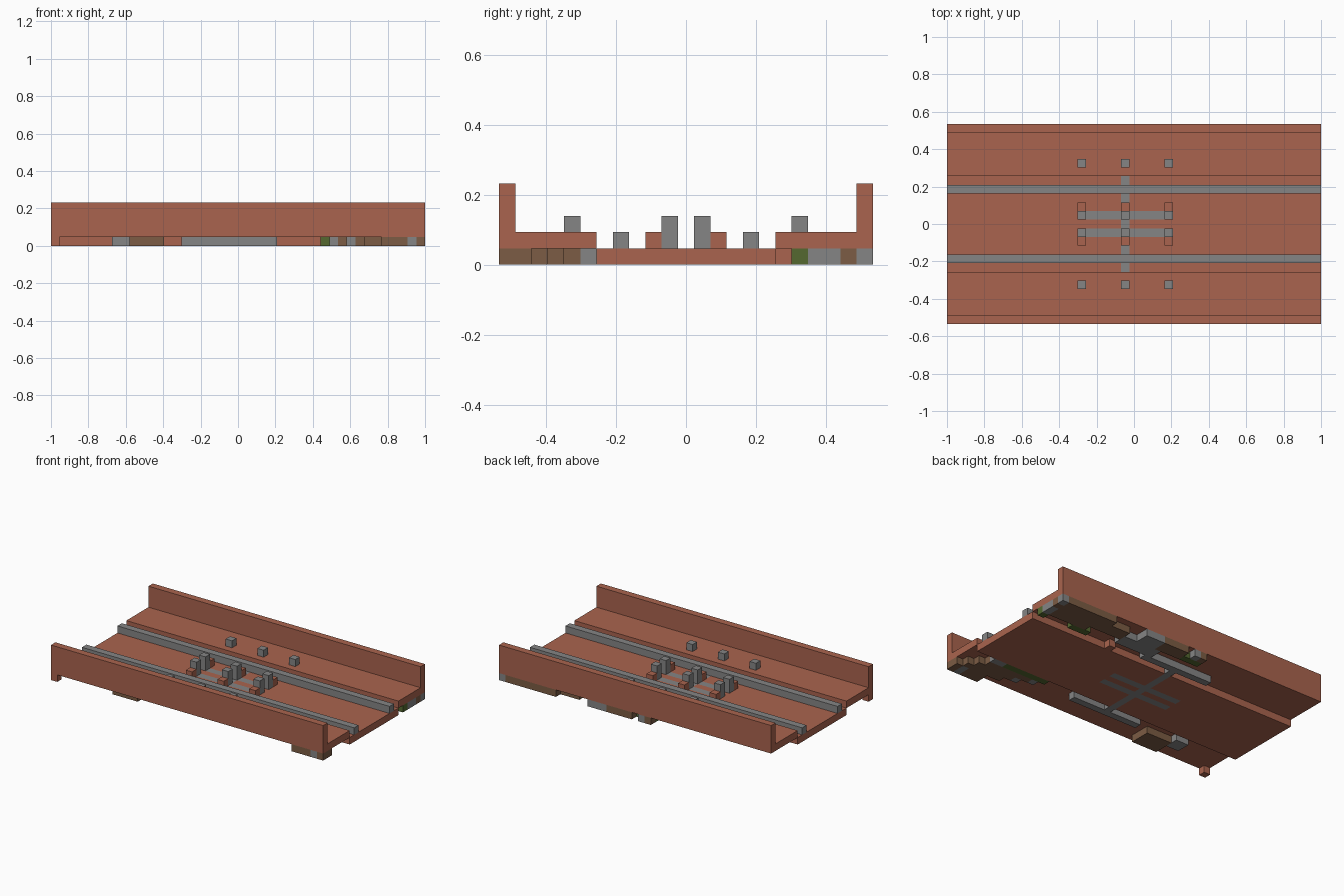
import bpy
import bmesh
from mathutils import Vector

cube = bpy.data.objects.get("Cube")
if cube:
    bpy.data.objects.remove(cube, do_unlink=True)

U = 2 / 43                       # one building block
OX, OY = 21.5, 11.5              # grid centre


def material(name, rgb):
    m = bpy.data.materials.new(name)
    m.use_nodes = True
    m.diffuse_color = (*rgb, 1)
    bsdf = next(n for n in m.node_tree.nodes if n.type == 'BSDF_PRINCIPLED')
    bsdf.inputs["Base Color"].default_value = (*rgb, 1)
    bsdf.inputs["Roughness"].default_value = 0.9
    return m


BRICK = material("brick red", (0.40, 0.127, 0.077))
GREY = material("stone grey", (0.235, 0.235, 0.235))
BROWN = material("earth brown", (0.20, 0.107, 0.058))
GREEN = material("moss green", (0.09, 0.141, 0.03))


def add_box(bm, x, y, z):
    """Box spanning the given block ranges."""
    verts = bmesh.ops.create_cube(bm, size=1)["verts"]
    lo = Vector((x[0] - OX, y[0] - OY, z[0])) * U
    hi = Vector((x[1] - OX, y[1] - OY, z[1])) * U
    for v in verts:
        v.co = Vector([lo[a] + (v.co[a] + 0.5) * (hi[a] - lo[a]) for a in range(3)])


def finish(name, bm, mats):
    mesh = bpy.data.meshes.new(name)
    bm.to_mesh(mesh)
    bm.free()
    for m in mats:
        mesh.materials.append(m)
    obj = bpy.data.objects.new(name, mesh)
    bpy.context.scene.collection.objects.link(obj)
    return obj


def box(name, mat, x, y, z):
    bm = bmesh.new()
    add_box(bm, x, y, z)
    return finish(name, bm, [mat])


# Lower deck, cut along the inlay edges so the grey frame is set into it
bm = bmesh.new()
add_box(bm, (0, 43), (6, 17), (0, 1))
for axis, centre, cuts in ((0, OX, (15, 20, 21, 26)), (1, OY, (10, 11, 12, 13))):
    normal = Vector((axis == 0, axis == 1, 0))
    for c in cuts:
        bmesh.ops.bisect_plane(bm, geom=bm.verts[:] + bm.edges[:] + bm.faces[:],
                               plane_co=normal * (c - centre) * U, plane_no=normal)
for f in bm.faces:
    c = f.calc_center_median() / U
    i, j = c.x + OX, c.y + OY
    crossbar = 20 < i < 21
    lengthwise = 15 < i < 26 and (10 < j < 11 or 12 < j < 13)
    f.material_index = int(abs(f.normal.z) > 0.5 and (crossbar or lengthwise))
finish("deck", bm, [BRICK, GREY])


def mirrored(span, side):
    return span if side == "front" else (23 - span[1], 23 - span[0])


# Walkways, parapets, rails and posts, repeated on both sides
for side in ("front", "back"):
    def part(name, mat, x, y, z):
        box(f"{side}_{name}", mat, x, mirrored(y, side), z)

    part("walkway", BRICK, (0, 43), (1, 6), (1, 2))
    part("parapet", BRICK, (0, 43), (0, 1), (1, 5))
    part("rail", GREY, (0, 43), (7, 8), (1, 2))
    part("under_beam", GREY, (15, 26), (4, 5), (0, 1))
    part("beam_link", GREY, (20, 21), (5, 6), (0, 1))
    for n, i in enumerate((15, 20, 25), 1):
        part(f"walkway_post_{n}", GREY, (i, i + 1), (4, 5), (2, 3))
        part(f"centre_post_{n}", GREY, (i, i + 1), (10, 11), (1, 3))
        part(f"post_step_{n}", BRICK, (i, i + 1), (9, 10), (1, 2))

box("corner_foot", BRICK, (0, 1), (0, 1), (0, 1))
box("hanging_brick", BRICK, (30, 31), (17, 18), (0, 1))

# Rough ground patches hanging under the walkways: colour, x range, y range
patches = {
    "front_right_ground": [
        (BROWN, (38, 41), (0, 2)), (GREY, (41, 42), (0, 2)), (BROWN, (42, 43), (0, 2)),
        (BROWN, (36, 42), (2, 3)), (GREY, (34, 35), (3, 4)), (BROWN, (35, 41), (3, 4)),
        (GREY, (32, 33), (4, 5)), (BROWN, (33, 40), (4, 5)),
        (GREEN, (31, 38), (5, 6)), (GREY, (38, 40), (5, 6))],
    "front_left_ground": [(BROWN, (9, 13), (1, 4)), (GREY, (7, 9), (3, 5))],
    "back_corner_ground": [
        (GREY, (42, 43), (22, 23)), (BROWN, (42, 43), (21, 22)),
        (GREY, (42, 43), (19, 21)), (GREEN, (42, 43), (18, 19)),
        (BROWN, (34, 42), (20, 23)), (BROWN, (36, 42), (19, 20)),
        (GREEN, (35, 38), (18, 19)), (BROWN, (31, 34), (20, 22))],
    "back_middle_ground": [
        (GREY, (26, 29), (21, 23)), (GREY, (25, 31), (19, 21)),
        (BROWN, (22, 26), (21, 23)), (GREEN, (19, 22), (21, 22)),
        (GREY, (20, 21), (22, 23)), (BROWN, (19, 20), (22, 23))],
}
for name, pieces in patches.items():
    for n, (mat, x, y) in enumerate(pieces, 1):
        box(f"{name}_{n}", mat, x, y, (0, 1))
